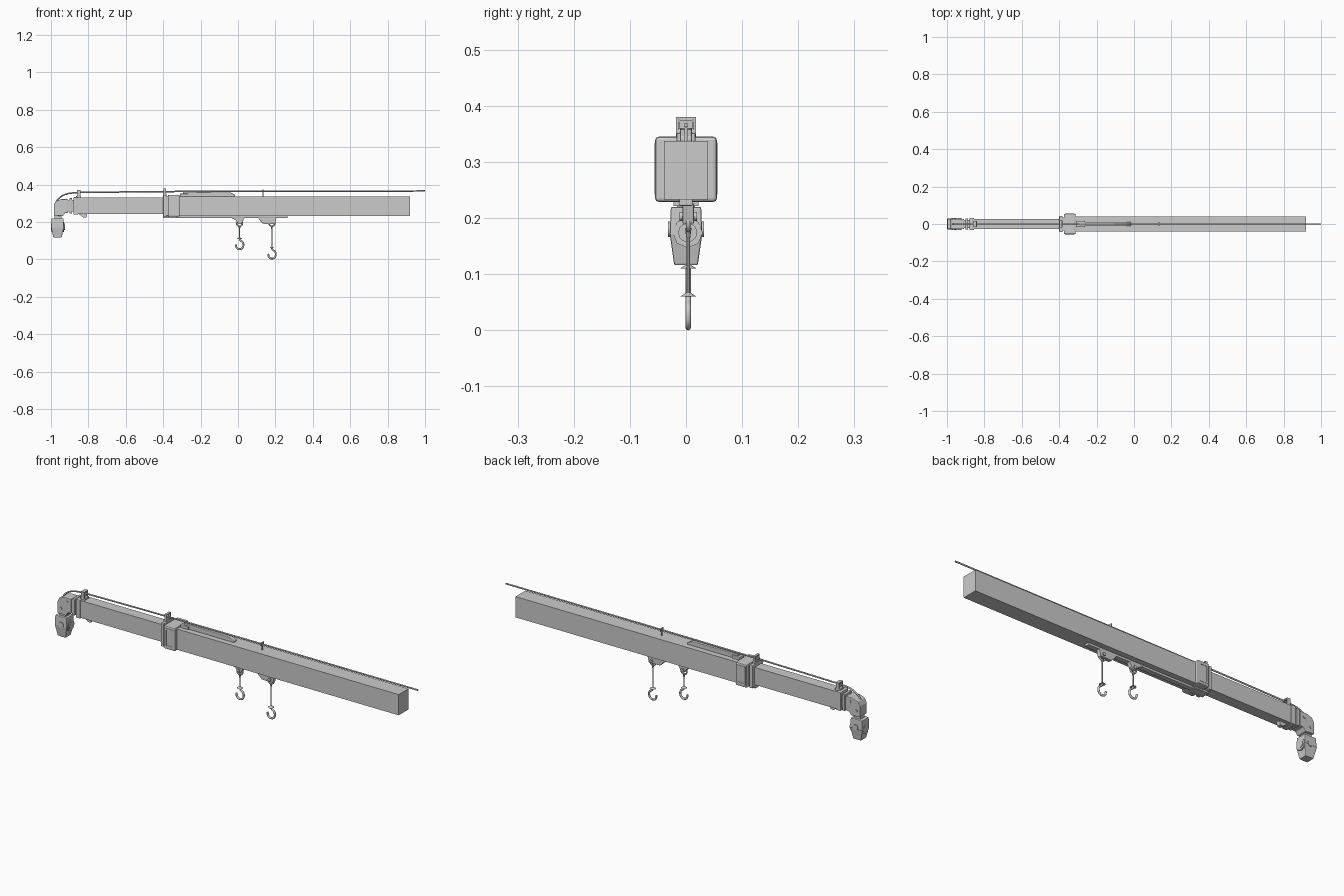
import bpy, bmesh, math
from mathutils import Vector

if "Cube" in bpy.data.objects:
    bpy.data.objects.remove(bpy.data.objects["Cube"])


def finish(name, bm, bevel=0.0, smooth=False):
    bmesh.ops.recalc_face_normals(bm, faces=bm.faces[:])
    me = bpy.data.meshes.new(name)
    bm.to_mesh(me)
    bm.free()
    ob = bpy.data.objects.new(name, me)
    bpy.context.collection.objects.link(ob)
    if bevel:
        m = ob.modifiers.new("bevel", 'BEVEL')
        m.width, m.segments, m.limit_method = bevel, 2, 'ANGLE'
    if smooth:
        bpy.ops.object.select_all(action='DESELECT')
        ob.select_set(True)
        bpy.context.view_layer.objects.active = ob
        bpy.ops.object.shade_smooth_by_angle(angle=math.radians(40))
    return ob


def box(name, x, y, z, bevel=0.0):
    bm = bmesh.new()
    bmesh.ops.create_cube(bm, size=1)
    for v in bm.verts:
        v.co = [(a + b) / 2 + c * (b - a) for (a, b), c in zip((x, y, z), v.co)]
    return finish(name, bm, bevel)


def prism(name, pts, y0, y1, bevel=0.0):
    """Extrude an x-z outline along y."""
    bm = bmesh.new()
    f = bm.faces.new([bm.verts.new((x, y0, z)) for x, z in pts])
    r = bmesh.ops.extrude_face_region(bm, geom=[f])
    for v in r['geom']:
        if isinstance(v, bmesh.types.BMVert):
            v.co.y = y1
    return finish(name, bm, bevel)


def rod(name, a, b, r1, r2=None, sides=12):
    a, b = Vector(a), Vector(b)
    bm = bmesh.new()
    bmesh.ops.create_cone(bm, cap_ends=True, segments=sides, radius1=r1,
                          radius2=r1 if r2 is None else r2, depth=(b - a).length)
    q = (b - a).to_track_quat('Z', 'Y')
    for v in bm.verts:
        v.co = q @ v.co + (a + b) / 2
    return finish(name, bm, smooth=sides > 8)


def tube(name, pts, r, closed=False):
    cu = bpy.data.curves.new(name, 'CURVE')
    cu.dimensions, cu.bevel_depth, cu.bevel_resolution = '3D', r, 2
    cu.use_fill_caps, cu.resolution_u = True, 4
    s = cu.splines.new('BEZIER')
    s.bezier_points.add(len(pts) - 1)
    for p, c in zip(s.bezier_points, pts):
        p.co, p.handle_left_type, p.handle_right_type = c, 'AUTO', 'AUTO'
    s.use_cyclic_u = closed
    ob = bpy.data.objects.new(name, cu)
    bpy.context.collection.objects.link(ob)
    return ob


def ring(name, c, R, r):
    pts = [(c[0] + R * math.cos(i * math.pi / 4), c[1], c[2] + R * math.sin(i * math.pi / 4))
           for i in range(8)]
    return tube(name, pts, r, True)


def guide(name, x, z0, z1, w, d):
    """Upright rectangular cable frame."""
    t = 0.005
    for s in (-1, 1):
        a, b = sorted((s * w, s * (w - t)))
        box(name + "_post", (x - d, x + d), (a, b), (z0, z1))
    box(name + "_top", (x - d, x + d), (-w, w), (z1 - t, z1))
    box(name + "_base", (x - d * 1.5, x + d * 1.5), (-w, w), (z0 - 0.004, z0 + 0.006))


# Telescoping boom
box("outer_boom", (-0.36, 0.92), (-0.039, 0.039), (0.233, 0.337))
box("inner_boom", (-0.88, -0.35), (-0.027, 0.027), (0.243, 0.330))

# Collar at the boom mouth with framed side panels
box("collar", (-0.375, -0.312), (-0.055, 0.055), (0.229, 0.345), 0.006)
box("collar_flange", (-0.40, -0.382), (-0.044, 0.044), (0.229, 0.345), 0.004)
box("collar_neck", (-0.385, -0.37), (-0.036, 0.036), (0.235, 0.338))
for s in (-1, 1):
    ys = tuple(sorted((s * 0.0535, s * 0.0565)))
    for xs in ((-0.368, -0.360), (-0.328, -0.320)):
        box("collar_panel_side", xs, ys, (0.242, 0.334))
    for zs in ((0.326, 0.334), (0.242, 0.250)):
        box("collar_panel_edge", (-0.36, -0.328), ys, zs)

# Head at the boom tip
prism("head", [(-0.985, 0.235), (-0.985, 0.29), (-0.974, 0.312), (-0.945, 0.322),
               (-0.908, 0.322), (-0.908, 0.25), (-0.925, 0.248), (-0.937, 0.232)],
      -0.028, 0.028, 0.003)
box("head_neck", (-0.912, -0.86), (-0.022, 0.022), (0.255, 0.318))
box("head_flange", (-0.902, -0.887), (-0.029, 0.029), (0.245, 0.328), 0.003)
box("tip_flange", (-0.880, -0.855), (-0.032, 0.032), (0.240, 0.333), 0.003)
for x, z in ((-0.965, 0.262), (-0.93, 0.30)):
    rod("head_bolt", (x, -0.031, z), (x, 0.031, z), 0.007)
prism("tip_foot", [(-0.855, 0.246), (-0.84, 0.234), (-0.825, 0.223), (-0.81, 0.225),
                   (-0.805, 0.246)], -0.01, 0.01)

# Hanging block: tapered body with round faces
bm = bmesh.new()
rings = [[bm.verts.new((-0.965 + a * hx, b * hy, z))
          for a, b in ((-1, -1), (1, -1), (1, 1), (-1, 1))]
         for hx, hy, z in ((0.032, 0.027, 0.220), (0.034, 0.029, 0.172), (0.022, 0.021, 0.116))]
for lo, hi in zip(rings, rings[1:]):
    for i in range(4):
        bm.faces.new((lo[i], lo[(i + 1) % 4], hi[(i + 1) % 4], hi[i]))
bm.faces.new(rings[0])
bm.faces.new(rings[-1])
finish("hanging_block", bm, 0.003)
box("block_link", (-0.98, -0.945), (-0.016, 0.016), (0.212, 0.242))
rod("block_disc", (-0.998, 0.003, 0.174), (-0.929, 0.003, 0.174), 0.027, sides=8)
rod("block_hub", (-1.0, 0.003, 0.174), (-0.926, 0.003, 0.174), 0.017)
rod("block_pin", (-0.962, -0.032, 0.18), (-0.962, 0.032, 0.18), 0.014)

# Rail under the boom
box("bottom_rail", (-0.40, 0.265), (-0.012, 0.012), (0.222, 0.234), 0.002)
box("rail_clamp", (-0.40, -0.33), (-0.022, 0.022), (0.222, 0.231))

# Two hooks: trolley bracket, eye, rope and hook
Y = 0.004
for n, x, zc, pts in (("front", 0.008, 0.05, [(-0.05, 0.226), (0.03, 0.226), (0.022, 0.212),
                                              (0.01, 0.19), (-0.006, 0.19), (-0.02, 0.210)]),
                      ("rear", 0.181, 0.0, [(-0.075, 0.226), (0.025, 0.226), (0.017, 0.190),
                                            (-0.045, 0.190), (-0.062, 0.206)])):
    prism(n + "_trolley", [(x + a, b) for a, b in pts], Y - 0.010, Y + 0.010, 0.002)
    rod(n + "_trolley_pin", (x, Y - 0.016, 0.203), (x, Y + 0.016, 0.203), 0.008)
    ring(n + "_eye", (x, Y, 0.193), 0.015, 0.004)
    rod(n + "_rope", (x, Y, zc + 0.065), (x, Y, 0.182), 0.003, sides=8)
    rod(n + "_rope_socket", (x, Y, 0.162), (x, Y, 0.182), 0.003, 0.006, sides=8)
    rod(n + "_hook_cap", (x, Y, zc + 0.060), (x, Y, zc + 0.067), 0.015, 0.004, sides=8)
    tube(n + "_hook", [(x + a, Y, zc + b) for a, b in
                       ((0, 0.064), (0.004, 0.052), (0.017, 0.042), (0.021, 0.026),
                        (0.014, 0.010), (0, 0.005), (-0.014, 0.011), (-0.020, 0.030))], 0.005)

# Rounded slot housing on top of the boom
pts = [(-0.295, 0.335), (-0.295, 0.361), (-0.04, 0.358), (-0.015, 0.345), (-0.015, 0.335)]
prism("top_housing", pts, -0.011, 0.011, 0.003)
box("housing_block", (-0.31, -0.265), (-0.017, 0.017), (0.335, 0.352), 0.003)

# Cable guides and the cable over the boom
guide("collar_guide", -0.391, 0.346, 0.380, 0.018, 0.006)
guide("tip_guide", -0.852, 0.334, 0.370, 0.016, 0.009)
rod("collar_guide_roller", (-0.391, -0.016, 0.354), (-0.391, 0.016, 0.354), 0.006)
rod("tip_guide_roller", (-0.852, -0.014, 0.348), (-0.852, 0.014, 0.348), 0.006)
box("cable_pin", (0.132, 0.137), (-0.012, 0.012), (0.360, 0.375))
box("cable_pin_post", (0.132, 0.137), (-0.003, 0.003), (0.335, 0.362))
tube("cable", [(1.0, 0, 0.366), (-0.39, 0, 0.363), (-0.82, 0, 0.358), (-0.87, 0, 0.357),
               (-0.925, 0, 0.347), (-0.96, 0, 0.325), (-0.975, 0, 0.300)], 0.004)
